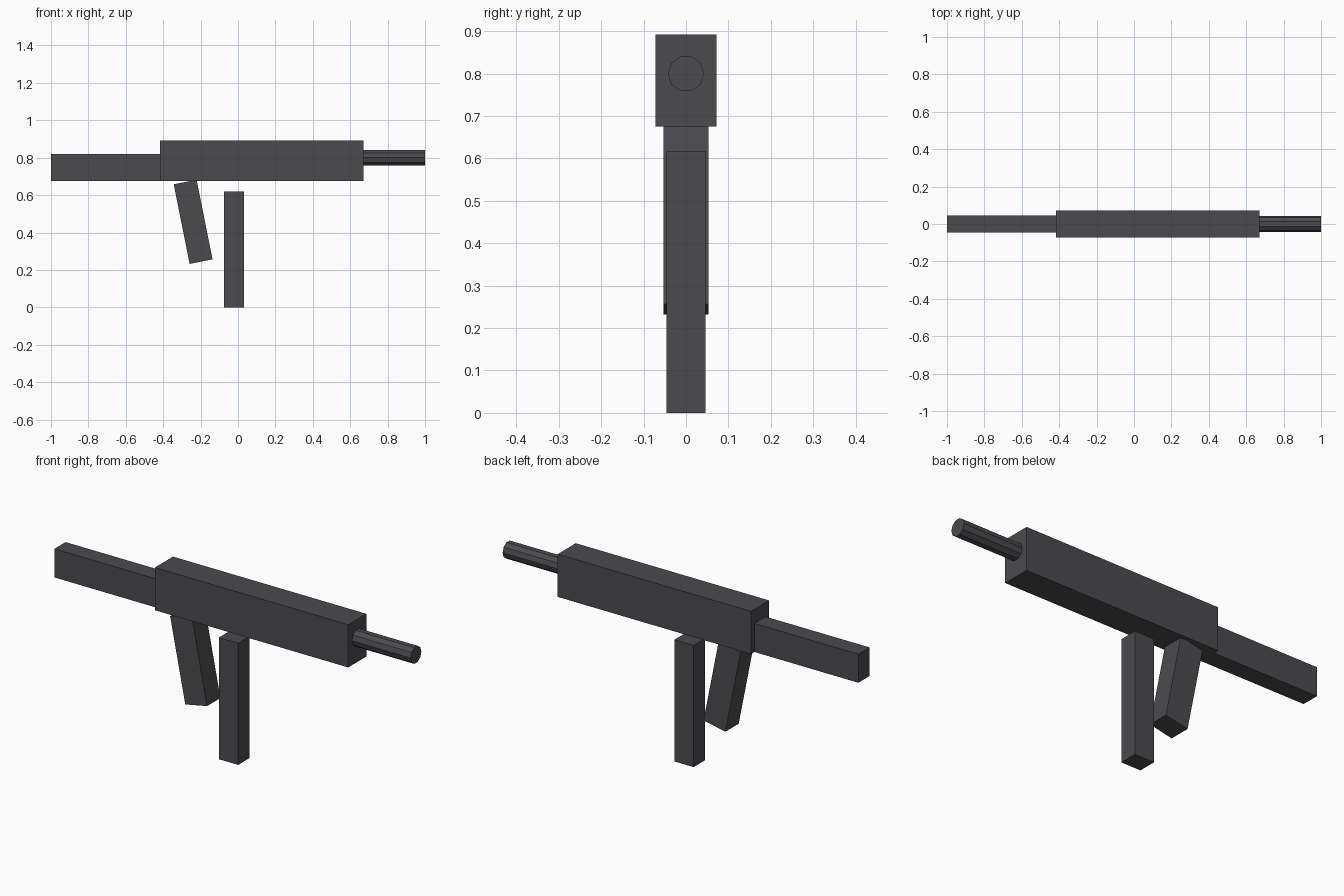
import bpy
from math import radians

cube = bpy.data.objects.get("Cube")
if cube:
    bpy.data.objects.remove(cube, do_unlink=True)

# Dark gunmetal for every part
COLOUR = (0.07, 0.068, 0.075, 1)
metal = bpy.data.materials.new("dark_grey")
metal.use_nodes = True
metal.diffuse_color = COLOUR
metal.node_tree.nodes["Principled BSDF"].inputs["Base Color"].default_value = COLOUR


def finish(name):
    part = bpy.context.object
    part.name = name
    part.data.materials.append(metal)
    return part


def box(name, centre, size, tilt=0):
    bpy.ops.mesh.primitive_cube_add(size=1, location=centre)
    part = finish(name)
    part.scale = size
    part.rotation_euler.y = radians(tilt)


# Main housing and rear stock
box("receiver", (0.127, 0, 0.784), (1.086, 0.145, 0.217))
box("stock", (-0.708, 0, 0.748), (0.584, 0.09, 0.145))

# Tilted handle and straight magazine
box("grip", (-0.24, 0, 0.457), (0.125, 0.107, 0.434), -11.3)
box("magazine", (-0.021, 0, 0.309), (0.108, 0.092, 0.618))

# Ten-sided barrel along x
bpy.ops.mesh.primitive_cylinder_add(vertices=10, radius=0.043, depth=0.33,
                                    location=(0.835, 0, 0.8), rotation=(0, radians(90), 0))
finish("barrel")
